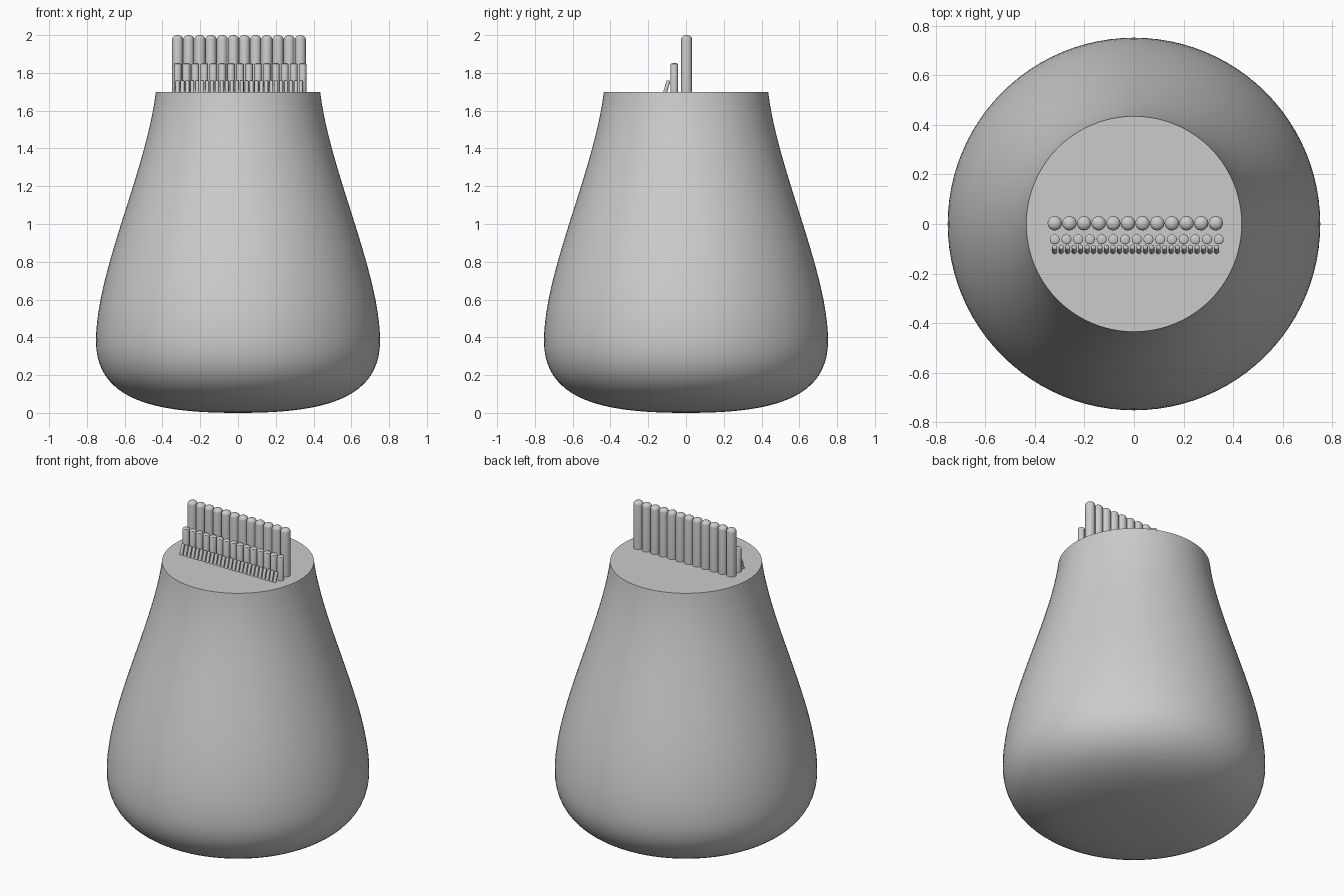
import bpy, math
from mathutils import Vector, Matrix, geometry

cube = bpy.data.objects.get("Cube")
if cube:
    bpy.data.objects.remove(cube)

grey = bpy.data.materials.new("plain grey")
grey.use_nodes = True
GREY = (0.6, 0.6, 0.6, 1)
grey.diffuse_color = GREY
grey.node_tree.nodes["Principled BSDF"].inputs["Base Color"].default_value = GREY


def lathe(name, profile, sides):
    """Revolve (radius, height) points about z, from the bottom pole to the top pole."""
    verts, faces, rings = [], [], []
    for r, z in profile:
        n = sides if r > 1e-5 else 1
        rings.append(range(len(verts), len(verts) + n))
        verts += [(r * math.cos(math.tau * i / n), r * math.sin(math.tau * i / n), z)
                  for i in range(n)]
    for a, b in zip(rings, rings[1:]):
        for i in range(sides):
            j = (i + 1) % sides
            corners = [a[i % len(a)], a[j % len(a)], b[j % len(b)], b[i % len(b)]]
            faces.append(list(dict.fromkeys(corners)))
    mesh = bpy.data.meshes.new(name)
    mesh.from_pydata(verts, [], faces)
    mesh.materials.append(grey)
    obj = bpy.data.objects.new(name, mesh)
    bpy.context.collection.objects.link(obj)
    bpy.ops.object.select_all(action="DESELECT")
    obj.select_set(True)
    bpy.context.view_layer.objects.active = obj
    bpy.ops.object.shade_smooth_by_angle(angle=math.radians(40))
    return obj


def curve(a, b, c, d, n):
    pts = geometry.interpolate_bezier(*(Vector((*p, 0)) for p in (a, b, c, d)), n)
    return [(p.x, p.y) for p in pts]


# Pear-shaped body with a flat top
TOP = 1.7
lower = curve((0, 0), (0.4, 0), (0.752, 0.05), (0.752, 0.38), 24)
upper = curve((0.752, 0.38), (0.752, 0.75), (0.485, 1.28), (0.435, TOP), 24)
lathe("body", lower + upper[1:] + [(0, TOP)], 96)


def rod_row(name, count, x_first, x_last, y, radius, height, dome, lean=0):
    """A row of round-ended rods sharing one mesh."""
    cap = [(radius * math.cos(a), height - dome + dome * math.sin(a))
           for a in (math.pi / 12 * k for k in range(6))]
    first = lathe(name, [(0, -0.02), (radius, -0.02)] + cap + [(0, height)], 20)
    for i in range(count):
        rod = first
        if i:
            rod = bpy.data.objects.new(f"{name}_{i + 1}", first.data)
            bpy.context.collection.objects.link(rod)
        x = x_first + (x_last - x_first) * i / (count - 1)
        rod.matrix_world = Matrix.Translation((x, y, TOP)) @ Matrix.Rotation(lean, 4, "X")


# Three rows of rods, from tall at the back to short and leaning at the front
rod_row("tall_rod", 12, -0.32, 0.33, 0.003, 0.029, 0.3, 0.022)
rod_row("middle_rod", 15, -0.32, 0.342, -0.062, 0.02, 0.152, 0.006)
rod_row("short_rod", 26, -0.32, 0.333, -0.11, 0.01, 0.063, 0.006, math.radians(-17))
